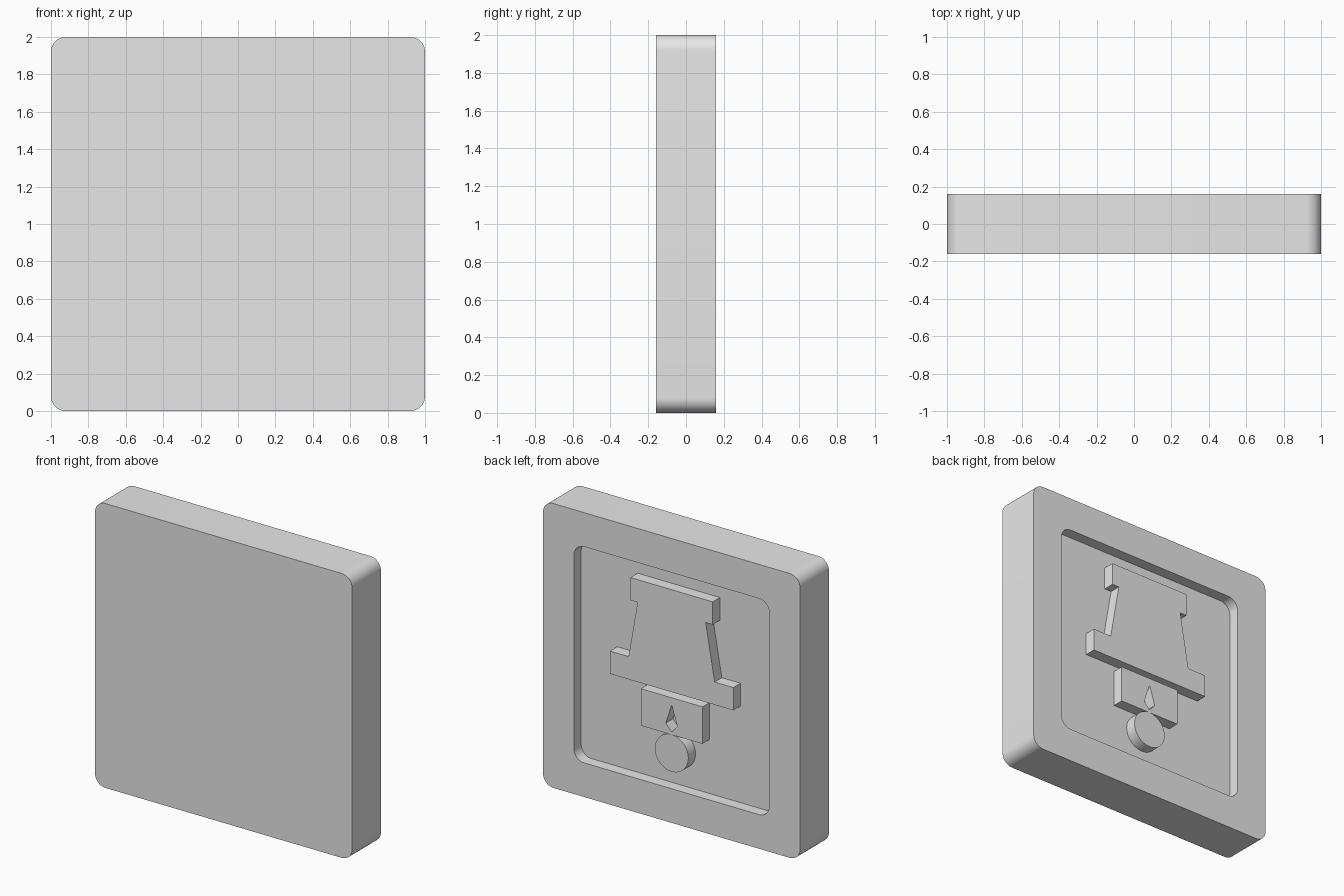
import bpy
import bmesh
from math import cos, sin, pi, radians

cube = bpy.data.objects.get("Cube")
if cube:
    bpy.data.objects.remove(cube, do_unlink=True)

BACK = 0.16      # back face of the tile
FLOOR = 0.08     # floor of the recess

grey = bpy.data.materials.new("light grey")
grey.use_nodes = True
grey.diffuse_color = (0.8, 0.8, 0.8, 1)
grey.node_tree.nodes["Principled BSDF"].inputs["Base Color"].default_value = (0.8, 0.8, 0.8, 1)


def arc(cx, cz, r, start, end, steps):
    """Points on an arc, angles in turns of pi."""
    angles = [pi * (start + (end - start) * i / steps) for i in range(steps + 1)]
    return [(cx + r * cos(a), cz + r * sin(a)) for a in angles]


def rounded_square(half, r):
    """Square outline centred on z = 1 with rounded corners."""
    c = half - r
    corners = [(c, c), (-c, c), (-c, -c), (c, -c)]
    return [p for i, (x, z) in enumerate(corners)
            for p in arc(x, 1 + z, r, i / 2, (i + 1) / 2, 10)]


def mirrored(right_half):
    """Close a half outline by mirroring it across x = 0."""
    return right_half + [(-x, z) for x, z in reversed(right_half) if x > 0]


def prism(name, outline, y0, y1):
    """Extrude an x-z outline along y."""
    bm = bmesh.new()
    face = bm.faces.new([bm.verts.new((x, y0, z)) for x, z in outline])
    new = bmesh.ops.extrude_face_region(bm, geom=[face])["geom"]
    verts = [g for g in new if isinstance(g, bmesh.types.BMVert)]
    bmesh.ops.translate(bm, verts=verts, vec=(0, y1 - y0, 0))
    bmesh.ops.recalc_face_normals(bm, faces=bm.faces)
    mesh = bpy.data.meshes.new(name)
    bm.to_mesh(mesh)
    bm.free()
    mesh.materials.append(grey)
    obj = bpy.data.objects.new(name, mesh)
    bpy.context.collection.objects.link(obj)
    return obj


def cut(target, cutter):
    """Subtract the cutter, apply the result and remove the cutter."""
    mod = target.modifiers.new("cut", 'BOOLEAN')
    mod.operation = 'DIFFERENCE'
    mod.solver = 'EXACT'
    mod.object = cutter
    bpy.context.view_layer.update()
    graph = bpy.context.evaluated_depsgraph_get()
    result = bpy.data.meshes.new_from_object(target.evaluated_get(graph))
    target.modifiers.clear()
    target.data = result
    bpy.data.objects.remove(cutter, do_unlink=True)


# Rounded tile with a square recess in its back
tile = prism("tile", rounded_square(1, 0.08), -BACK, BACK)
cut(tile, prism("recess_cutter", rounded_square(0.76, 0.08), FLOOR, BACK + 0.1))

# Raised tapered body with a wide foot and a cap
body = prism("tapered_body", mirrored([
    (0.48, 0.92), (0.48, 1.08), (0.335, 1.08),
    (0.265, 1.48), (0.32, 1.48), (0.32, 1.64)]), FLOOR, BACK)

# Block below it with a drop-shaped hole
block = prism("lower_block", mirrored([(0.24, 0.62), (0.24, 0.88)]), FLOOR, BACK)
cut(block, prism("drop_cutter", mirrored([(0, 0.64), (0.045, 0.69), (0, 0.83)]),
                 FLOOR - 0.05, BACK + 0.05))

# Round disc at the bottom
disc = prism("round_disc", arc(0, 0.49, 0.13, 0, 2, 64)[:-1], FLOOR, BACK)

# Smooth the rounded walls and keep the edges sharp
bpy.ops.object.select_all(action='DESELECT')
for obj in (tile, body, block, disc):
    obj.select_set(True)
bpy.context.view_layer.objects.active = tile
bpy.ops.object.shade_smooth_by_angle(angle=radians(30))
